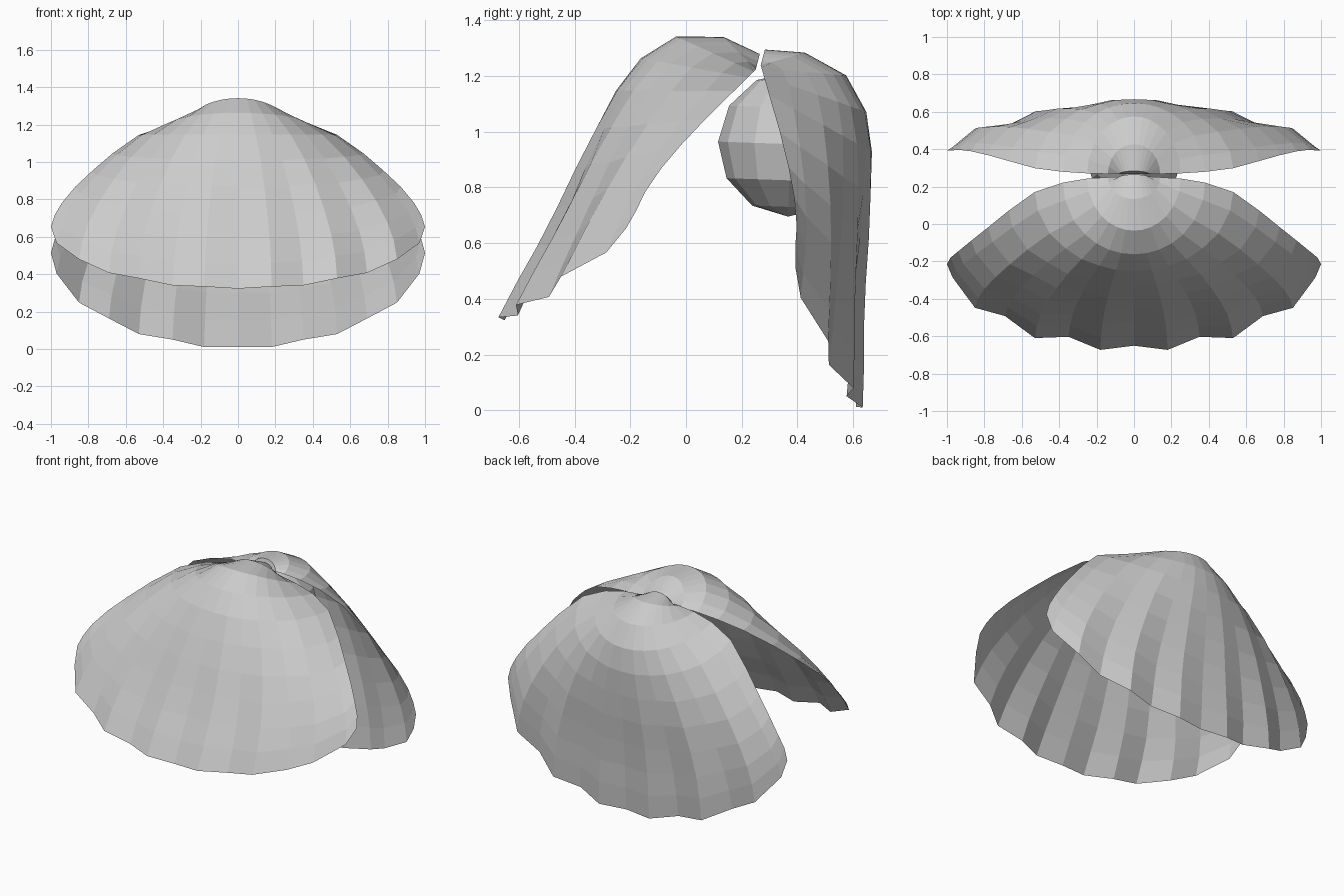
import bpy, bmesh, math
from mathutils import Vector

if "Cube" in bpy.data.objects:
    bpy.data.objects.remove(bpy.data.objects["Cube"])

# Growth rings from hinge to lip, in the valve's own frame (u along, w outward):
# side end x, u, w, then middle u, w
RINGS = [(0.08, 0.00, 0.00, -0.05, 0.03), (0.14, 0.00, 0.00, 0.00, 0.165),
         (0.25, 0.01, 0.00, 0.12, 0.285), (0.38, 0.04, 0.00, 0.265, 0.318),
         (0.53, 0.11, 0.00, 0.41, 0.30), (0.67, 0.25, 0.00, 0.56, 0.255),
         (0.78, 0.38, -0.005, 0.71, 0.205), (0.87, 0.49, -0.015, 0.86, 0.15),
         (0.94, 0.59, -0.035, 1.01, 0.10), (0.98, 0.66, -0.06, 1.15, 0.06),
         (1.00, 0.73, -0.08, 1.29, 0.015)]
# Columns across half a ring: fraction of the width, flute depth at the lip
COLS = [(1.0, 0.0), (0.97, 0.035), (0.85, 0.01), (0.69, 0.05),
        (0.53, 0.0), (0.35, 0.04), (0.18, 0.0)]
COLS = [(-x, d) for x, d in COLS] + [(0.0, 0.025)] + COLS[::-1]


def valve(name, hinge, along, outward):
    hinge, along, outward = Vector(hinge), Vector(along), Vector(outward)
    bm = bmesh.new()
    rows = []
    for k, (ex, eu, ew, mu, mw) in enumerate(RINGS):
        flute = max(0, (k - 3) / 7) ** 1.3
        row = []
        for c, d in COLS:
            f = math.sqrt(1 - c * c)
            u = eu + (mu - eu) * f - 0.7 * d * flute
            w = ew + (mw - ew) * f - d * flute
            row.append(bm.verts.new(hinge + Vector((ex * c, 0, 0))
                                    + along * u + outward * w))
        rows.append(row)
    for r0, r1 in zip(rows, rows[1:]):
        for i in range(len(COLS) - 1):
            bm.faces.new((r0[i], r0[i + 1], r1[i + 1], r1[i]))
    # Umbo cap
    bm.faces.new(rows[0])
    bmesh.ops.recalc_face_normals(bm, faces=bm.faces)
    if sum(f.normal.dot(outward) * f.calc_area() for f in bm.faces) < 0:
        bmesh.ops.reverse_faces(bm, faces=bm.faces)
    me = bpy.data.meshes.new(name)
    bm.to_mesh(me)
    bm.free()
    bpy.context.collection.objects.link(bpy.data.objects.new(name, me))


def tilted(deg, sign):
    a = math.radians(deg)
    return ((0, sign * math.sin(a), -math.cos(a)),
            (0, sign * math.cos(a), math.sin(a)))


# Two shell halves opening from the hinge
valve("front_shell", (0, 0.25, 1.222), *tilted(45.5, -1))
valve("back_shell", (0, 0.268, 1.238), *tilted(16, 1))

# Pearl
bpy.ops.mesh.primitive_uv_sphere_add(segments=12, ring_count=6, radius=0.26,
                                     location=(0, 0.375, 0.955),
                                     rotation=(math.radians(-2), 0, 0))
bpy.context.object.name = "pearl"
